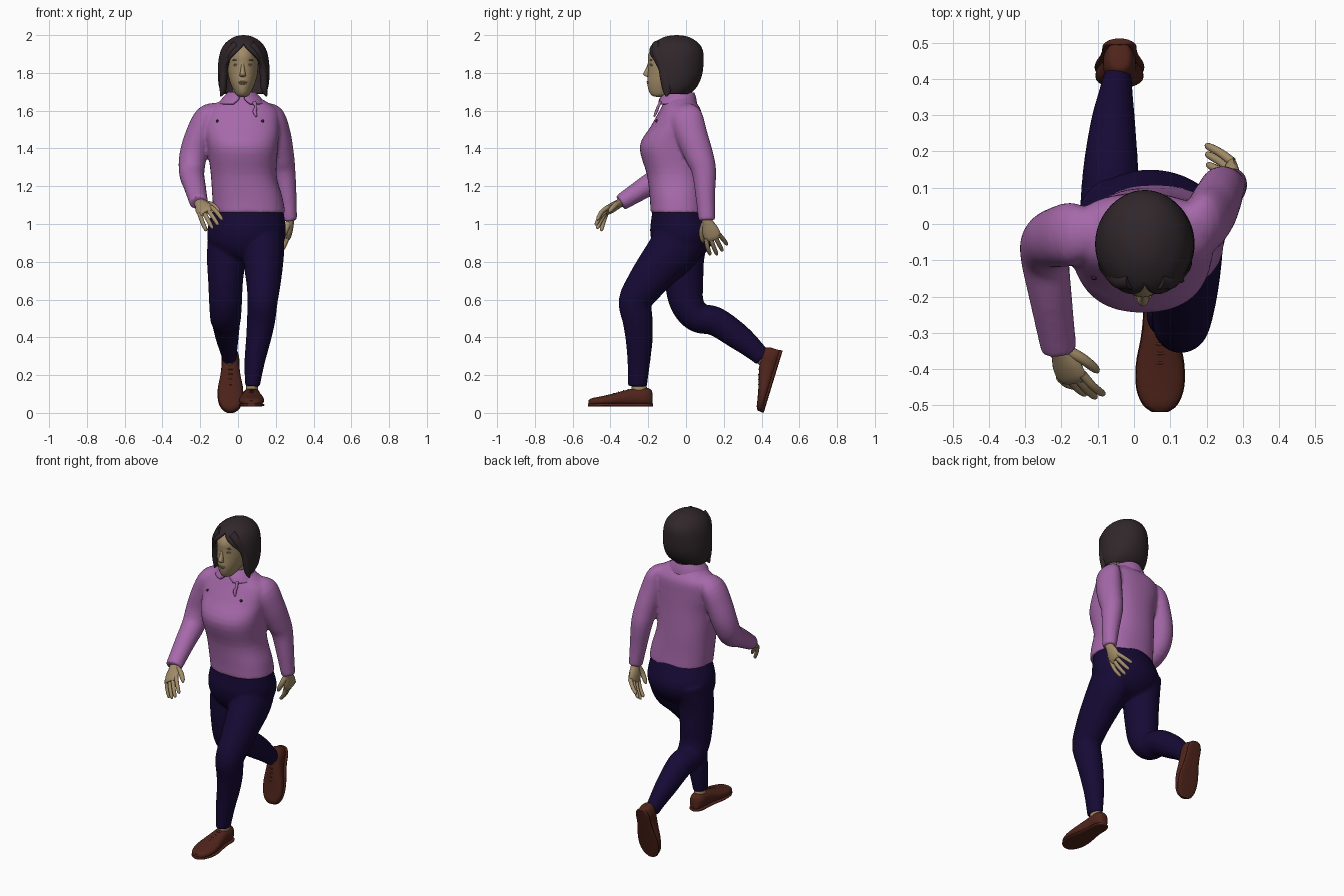
import bpy
import bmesh
from math import sin, cos, radians, pi
from mathutils import Vector as V, Matrix


def material(name, rgb):
    m = bpy.data.materials.new(name)
    m.diffuse_color = (*rgb, 1)
    return m


SKIN = material("skin", (.36, .26, .14))
HAIR = material("hair", (.030, .020, .024))
KNIT = material("jacket", (.38, .14, .40))
DENIM = material("trousers", (.008, .003, .036))
LEATHER = material("leather", (.08, .018, .011))
DARK = material("dark", (.03, .015, .03))
LIP = material("lip", (.29, .18, .11))
BROW = material("brow", (.17, .12, .07))
DOWN = V((0, 0, -1))


def spline(st, steps):
    """Catmull-Rom through stations (x, y, z, half width, half depth, gap)."""
    st = [tuple(s) + (0,) * (6 - len(s)) for s in st]
    out = []
    for i in range(len(st) - 1):
        p0, p1, p2, p3 = (st[max(i - 1, 0)], st[i], st[i + 1], st[min(i + 2, len(st) - 1)])
        for k in range(steps):
            t = k / steps
            out.append([.5 * (2 * b + (c - a) * t + (2 * a - 5 * b + 4 * c - d) * t * t
                              + (3 * b - a - 3 * c + d) * t ** 3)
                        for a, b, c, d in zip(p0, p1, p2, p3)])
    return out + [list(st[-1])]


def loft(name, st, mat, axis=None, ref=(1, 0, 0), n=28, steps=4, power=2, thick=0):
    """Skin elliptical rings along a path; a gap leaves the front open."""
    rows = spline(st, steps)
    is_open = any(len(s) > 5 for s in st)
    cols = n + 1 if is_open else n
    verts, faces = [], []
    for i, (x, y, z, a, b, gap) in enumerate(rows):
        t = axis or (V(rows[min(i + 1, len(rows) - 1)][:3]) - V(rows[max(i - 1, 0)][:3])).normalized()
        side = V(ref)
        side = (side - t * side.dot(t)).normalized()
        front = t.cross(side)
        g = radians(max(gap, 0))
        for k in range(cols):
            th = g + (2 * pi - 2 * g) * k / n
            s, c = sin(th), cos(th)
            s, c = (abs(v) ** (2 / power) * (1 if v > 0 else -1) for v in (s, c))
            verts.append(V((x, y, z)) + side * max(a, .001) * s + front * max(b, .001) * c)
    for i in range(len(rows) - 1):
        for k in range(n):
            k2 = k + 1 if is_open else (k + 1) % n
            faces.append((i * cols + k, i * cols + k2, (i + 1) * cols + k2, (i + 1) * cols + k))
    faces.append(tuple(range(n))[::-1])
    if not is_open:
        faces.append(tuple(range(len(verts) - n, len(verts))))
    elif st[0][5] > 0:
        faces.pop()
    me = bpy.data.meshes.new(name)
    me.from_pydata(verts, [], faces)
    bm = bmesh.new()
    bm.from_mesh(me)
    bmesh.ops.remove_doubles(bm, verts=bm.verts, dist=.0004)
    bm.to_mesh(me)
    bm.free()
    me.materials.append(mat)
    me.shade_smooth()
    me.set_sharp_from_angle(angle=radians(50))
    ob = bpy.data.objects.new(name, me)
    bpy.context.collection.objects.link(ob)
    if thick:
        mod = ob.modifiers.new("thickness", 'SOLIDIFY')
        mod.thickness, mod.offset = thick, 0
    return ob


def ball(name, loc, size, mat):
    x, y, z = loc
    a, b, c = size
    st = [(x, y, z + c * cos(t * pi / 8), a * sin(t * pi / 8), b * sin(t * pi / 8)) for t in range(9)]
    return loft(name, st, mat, axis=DOWN, n=14, steps=1)


def fuse(obs, name, smooth):
    """Join overlapping volumes into one continuous garment."""
    with bpy.context.temp_override(active_object=obs[0], object=obs[0], selected_objects=obs,
                                   selected_editable_objects=obs):
        bpy.ops.object.join()
    ob = obs[0]
    ob.name = name
    rm = ob.modifiers.new("fuse", 'REMESH')
    rm.mode, rm.voxel_size, rm.use_smooth_shade = 'VOXEL', .009, True
    sm = ob.modifiers.new("soften", 'SMOOTH')
    sm.factor, sm.iterations = .5, smooth
    return ob


# Jacket: body and sleeves
body = [loft("jacket_body", [
    (.025, -.035, 1.675, .075, .072), (.025, -.032, 1.645, .13, .085), (.02, -.03, 1.60, .19, .11),
    (.02, -.05, 1.52, .20, .135), (.025, -.078, 1.41, .187, .167), (.03, -.055, 1.26, .174, .152),
    (.05, -.045, 1.14, .186, .147), (.06, -.04, 1.06, .190, .148)], KNIT, axis=DOWN, n=40, power=2.3)]
sleeves = {
    "right": [(-.10, -.025, 1.615, .03, .05), (-.165, -.027, 1.572, .06, .085),
              (-.207, -.035, 1.47, .072, .084), (-.238, -.05, 1.36, .073, .076),
              (-.245, -.095, 1.27, .067, .069), (-.23, -.20, 1.205, .059, .058),
              (-.207, -.347, 1.112, .049, .044)],
    "left": [(.14, -.01, 1.615, .03, .05), (.19, .0, 1.572, .055, .085), (.212, .03, 1.47, .068, .084),
             (.232, .07, 1.36, .065, .076), (.243, .095, 1.28, .061, .065),
             (.26, .102, 1.15, .05, .052), (.275, .11, 1.018, .038, .044)]}
body += [loft(name + "_sleeve", st, KNIT) for name, st in sleeves.items()]
loft("collar", [(.02, -.035, 1.695, .07, .075, 16), (.02, -.043, 1.665, .098, .092, 8),
                (.02, -.048, 1.635, .12, .102, 22)], KNIT, axis=DOWN, thick=.01)

# Buttons pressed onto the cloth, and the neck toggle
bpy.context.view_layer.update()
for i, (x, z) in enumerate(((-.11, 1.545), (.13, 1.545))):
    hit, loc, normal, index = body[0].ray_cast(V((x, -1, z)), V((0, 1, 0)))
    if hit:
        ball(f"button_{i + 1}", loc, (.008, .007, .008), DARK)
loft("neck_toggle", [(.085, -.135, 1.645, .012, .008), (.095, -.148, 1.62, .007, .007),
                     (.088, -.157, 1.595, .011, .008), (.098, -.168, 1.57, .005, .005)], KNIT, n=10)
fuse(body, "jacket", 5)


# Hands
def hand(name, wrist, d, thumb, palm_hint, k=1.12):
    w, d, t = V(wrist), V(d).normalized(), V(thumb)
    t = (t - d * t.dot(d)).normalized()
    p = d.cross(t)
    if p.dot(V(palm_hint)) < 0:
        p = -p

    def tube(part, pts):
        loft(f"{name}_{part}", [(*(w + k * (d * a + t * b + p * c)), r1, r2) for a, b, c, r1, r2 in pts],
             SKIN, ref=t, n=12, steps=3)

    tube("palm", [(-.03, 0, 0, .028, .024), (.01, 0, 0, .03, .022), (.05, 0, .002, .044, .022),
                  (.085, 0, .003, .045, .017), (.1, 0, .004, .032, .009)])
    for i, length in enumerate((.085, .096, .088, .066)):
        b, f = .032 - .021 * i, .012 - .008 * i
        tube(f"finger_{i + 1}", [(.08, b, .002, .012, .013), (.08 + length * .5, b + f * .7, .012 + .006 * i, .0115, .0115),
                                 (.08 + length * .92, b + f, .034 + .008 * i, .0095, .0095),
                                 (.08 + length, b + f, .041 + .008 * i, .003, .003)])
    tube("thumb", [(.01, .015, .005, .017, .017), (.045, .043, .014, .015, .015),
                   (.085, .055, .03, .012, .012), (.1, .055, .036, .003, .003)])


hand("right_hand", (-.205, -.345, 1.113), (.33, -.8, -.42), (.8, 0, .35), (.2, .3, -1))
hand("left_hand", (.276, .11, 1.02), (-.10, .33, -.95), (-.15, -1, -.2), (-1, 0, 0))

# Trousers: seat and legs
seat = loft("trouser_seat", [
    (.06, -.04, 1.12, .172, .13), (.05, -.03, 1.04, .195, .152), (.045, -.02, .96, .208, .17),
    (.042, -.02, .89, .194, .155), (.035, -.025, .83, .13, .11), (.03, -.025, .80, .05, .05)],
    DENIM, axis=DOWN, n=40)
front_leg = loft("front_leg", [
    (.13, .0, .98, .11, .13), (.135, -.06, .87, .11, .137), (.135, -.145, .77, .102, .118),
    (.135, -.215, .68, .09, .102), (.13, -.268, .59, .08, .089), (.122, -.256, .49, .075, .08),
    (.108, -.248, .39, .066, .072), (.088, -.25, .27, .054, .06), (.076, -.257, .14, .039, .05)], DENIM)
back_leg = loft("back_leg", [
    (-.055, .01, .97, .1, .12), (-.062, -.01, .83, .103, .108), (-.066, -.01, .69, .092, .102),
    (-.066, .005, .58, .087, .09), (-.066, .06, .505, .082, .079), (-.064, .155, .485, .076, .077),
    (-.058, .275, .405, .062, .07), (-.05, .36, .335, .047, .056), (-.045, .408, .288, .039, .047)], DENIM)
fuse([seat, front_leg, back_leg], "trousers", 6)

# Ankles
loft("front_ankle", [(.076, -.255, .18, .03, .036), (.074, -.245, .11, .033, .042),
                     (.073, -.24, .07, .035, .042)], SKIN, n=16)
loft("back_ankle", [(-.046, .385, .31, .03, .036), (-.042, .43, .27, .033, .042),
                    (-.04, .465, .24, .035, .042)], SKIN, n=16)


# Shoes, built heel at the origin and toe along -y, then posed
def shoe(name, place):
    prof = [(0, .012, .06), (-.008, .03, .085), (-.04, .044, .096), (-.09, .046, .093), (-.14, .052, .083),
            (-.21, .065, .064), (-.275, .064, .049), (-.32, .046, .04), (-.34, .02, .028)]
    y_axis = V((0, -1, 0))
    parts = [loft(name + "_upper", [(0, y, h / 2 + .004, w, h / 2) for y, w, h in prof],
                  LEATHER, axis=y_axis, power=2.4),
             loft(name + "_sole", [(0, y * 1.01 + .002, .008, w + .002, .009) for y, w, h in prof],
                  LEATHER, axis=y_axis, power=3)]
    for i in range(4):
        y, z = -.12 - .026 * i, .093 - .0075 * i
        parts.append(loft(f"{name}_lace_{i + 1}", [(-.03, y, z - .012, .004, .003), (0, y - .008, z - .002, .004, .003),
                                                   (.03, y, z - .012, .004, .003)],
                          LEATHER, ref=(0, 1, 0), n=8))
    for ob in parts:
        ob.matrix_world = place


shoe("front_shoe", Matrix.Translation((.072, -.177, .034)))
shoe("back_shoe", Matrix.Translation((-.04, .510, .327)) @ Matrix.Rotation(radians(73), 4, 'X'))

# Head and neck
loft("neck", [(.025, -.05, 1.77, .055, .062), (.025, -.045, 1.69, .054, .06),
              (.025, -.035, 1.62, .065, .065)], SKIN, axis=DOWN)
loft("head", [(.025, -.06, 1.975, .03, .04), (.025, -.06, 1.95, .066, .10), (.025, -.065, 1.90, .08, .134),
              (.025, -.068, 1.85, .082, .133), (.025, -.075, 1.80, .079, .127), (.025, -.09, 1.75, .067, .115),
              (.025, -.115, 1.705, .047, .082), (.025, -.135, 1.68, .03, .045), (.025, -.14, 1.673, .01, .015)],
     SKIN, axis=DOWN, n=32)
loft("nose", [(.025, -.190, 1.85, .007, .012), (.025, -.200, 1.82, .011, .014), (.025, -.209, 1.795, .015, .018),
              (.025, -.203, 1.783, .017, .014), (.025, -.195, 1.778, .006, .006)], SKIN, axis=DOWN, n=14)
ball("upper_lip", (.025, -.200, 1.752), (.024, .009, .005), LIP)
ball("lower_lip", (.025, -.197, 1.743), (.020, .009, .006), LIP)
ball("chin", (.025, -.172, 1.70), (.026, .018, .02), SKIN)
for side, s in (("right", -1), ("left", 1)):
    ball(side + "_eye", (.025 + s * .033, -.182, 1.842), (.016, .009, .007), SKIN)
    ball(side + "_lash", (.025 + s * .033, -.185, 1.845), (.015, .008, .0018), BROW)
    ball(side + "_eyebrow", (.025 + s * .036, -.185, 1.868), (.02, .006, .003), BROW)

# Bobbed hair, open over the face
loft("hair", [(.03, -.05, 1.993, .004, .004, 0), (.03, -.05, 1.985, .045, .058, 0), (.03, -.053, 1.955, .09, .112, 0),
              (.03, -.055, 1.915, .115, .138, 16), (.03, -.056, 1.86, .127, .142, 42),
              (.03, -.055, 1.79, .13, .133, 55), (.03, -.058, 1.73, .124, .11, 64),
              (.03, -.065, 1.692, .108, .08, 72)], HAIR, axis=DOWN, n=44, thick=.014)
for side, s in (("right", -1), ("left", 1)):
    loft(side + "_front_lock", [(.03 + s * .035, -.155, 1.945, .03, .025), (.03 + s * .075, -.15, 1.91, .02, .028),
                                (.03 + s * .1, -.12, 1.84, .02, .03), (.03 + s * .108, -.105, 1.77, .022, .032),
                                (.03 + s * .11, -.1, 1.71, .018, .025), (.03 + s * .122, -.105, 1.675, .003, .004)],
         HAIR, n=14)
